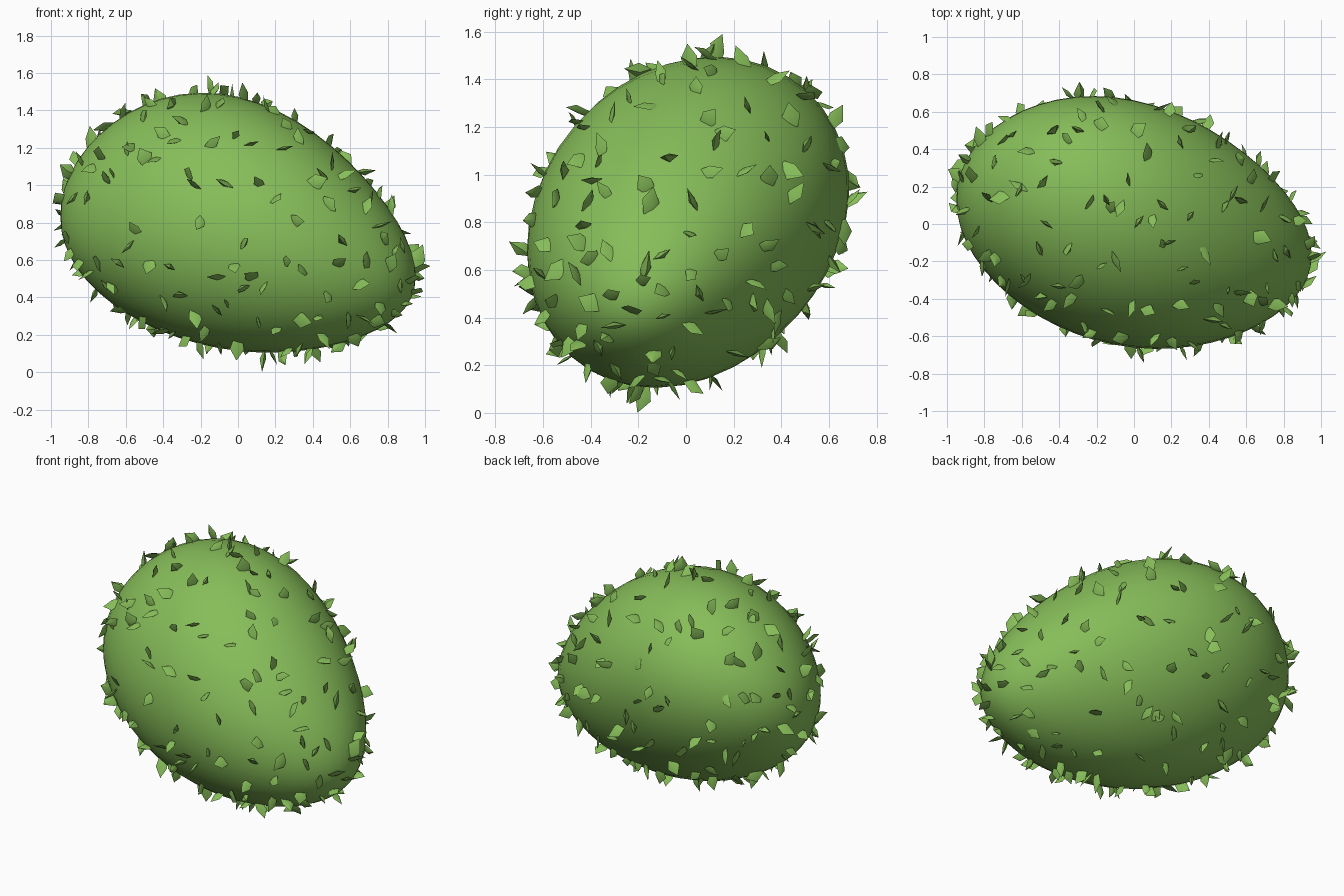
import bpy, bmesh, random
from math import sin, cos, pi, acos
from mathutils import Vector, Matrix

if "Cube" in bpy.data.objects:
    bpy.data.objects.remove(bpy.data.objects["Cube"])

random.seed(11)
green = bpy.data.materials.new("leaf_green")
green.diffuse_color = (0.24, 0.51, 0.10, 1)
green.use_nodes = True
green.node_tree.nodes["Principled BSDF"].inputs["Base Color"].default_value = green.diffuse_color


def body_point(th, t):
    """Point on the lopsided egg: th runs along x, t around it."""
    x = -0.95 * cos(th)
    s = max(0, sin(th)) ** 0.97
    s *= 1 - 0.05 * max(0, cos(t + pi / 4)) ** 3      # flatter lower back
    ry = s * (0.667 - 0.05 * x - 0.075 * x * x)
    rz = s * (0.683 - 0.06 * x - 0.10 * x * x)
    cy = 0.006 - 0.155 * x - 0.025 * x * x
    cz = 0.79 - 0.17 * x - 0.13 * x * x
    return Vector((x, cy + ry * cos(t), cz + rz * sin(t + 0.13)))


def body_normal(th, t):
    e = 0.01
    du = body_point(th + e, t) - body_point(th - e, t)
    dv = body_point(th, t + e) - body_point(th, t - e)
    return dv.cross(du).normalized()


def finish(bm, name):
    bmesh.ops.recalc_face_normals(bm, faces=bm.faces)
    me = bpy.data.meshes.new(name)
    bm.to_mesh(me)
    bm.free()
    ob = bpy.data.objects.new(name, me)
    me.materials.append(green)
    bpy.context.collection.objects.link(ob)
    return ob


# Smooth egg-shaped body
R, S = 28, 40
bm = bmesh.new()
rings = [[bm.verts.new(body_point(pi * i / R, 2 * pi * j / S)) for j in range(S)]
         for i in range(1, R)]
for a, b in zip(rings, rings[1:]):
    for j in range(S):
        k = (j + 1) % S
        bm.faces.new((a[j], a[k], b[k], b[j]))
for ring, th in ((rings[0], 0), (rings[-1], pi)):
    pole = bm.verts.new(body_point(th, 0))
    for j in range(S):
        bm.faces.new((pole, ring[j], ring[(j + 1) % S]))
for f in bm.faces:
    f.smooth = True
finish(bm, "bush_body")

# Leaves: small folded, tapered blades standing out of the body
bm = bmesh.new()


def add_leaf(th, t, lean, length, width):
    p, n = body_point(th, t), body_normal(th, t)
    if n.dot(p - Vector((0, 0, 0.78))) < 0:
        n = -n
    side = n.orthogonal().normalized()
    side.rotate(Matrix.Rotation(random.uniform(0, 2 * pi), 3, n))
    up = (n * cos(lean) + side * sin(lean)).normalized()
    across = n.cross(side).normalized()
    across.rotate(Matrix.Rotation(random.uniform(-1.2, 1.2), 3, up))
    out = across.cross(up)
    j = random.uniform(-0.15, 0.15)
    fold = width * random.uniform(0.2, 0.35)
    # local (across, along, fold) points
    pts = [(-0.32, -0.2, 0), (0.32, -0.2, 0), (-0.5, 0.35 + j, 0), (0.5, 0.4 - j, 0),
           (2 * j, 1, 0), (0, 0.35, 0.9), (0, 0.3, -0.5)]
    v = [bm.verts.new(p + across * a * width + up * b * length + out * c * fold)
         for a, b, c in pts]
    loop = (0, 1, 3, 4, 2)
    for i in range(5):
        a, b = v[loop[i]], v[loop[(i + 1) % 5]]
        bm.faces.new((a, b, v[5]))
        bm.faces.new((b, a, v[6]))


N = 235
for i in range(N):
    th = acos(1 - 2 * (i + random.random()) / N)
    add_leaf(th, i * 2.39996 + random.uniform(-0.4, 0.4), random.uniform(0.4, 1.2),
             random.uniform(0.065, 0.1), random.uniform(0.045, 0.085))

# Longer leaves at the bottom, top and both ends
add_leaf(acos(-0.15), 1.5 * pi - 0.25, 0.1, 0.11, 0.07)
add_leaf(acos(0.15), 0.5 * pi - 0.15, 0.2, 0.10, 0.07)
add_leaf(pi - 0.12, 0.6 * pi, 1.0, 0.12, 0.09)
add_leaf(0.2, 0.5, 0.6, 0.08, 0.07)
finish(bm, "leaves")
bpy.context.view_layer.objects.active = bpy.data.objects["leaves"]
bpy.data.objects["leaves"].select_set(True)
bpy.ops.object.shade_smooth_by_angle(angle=0.6)
